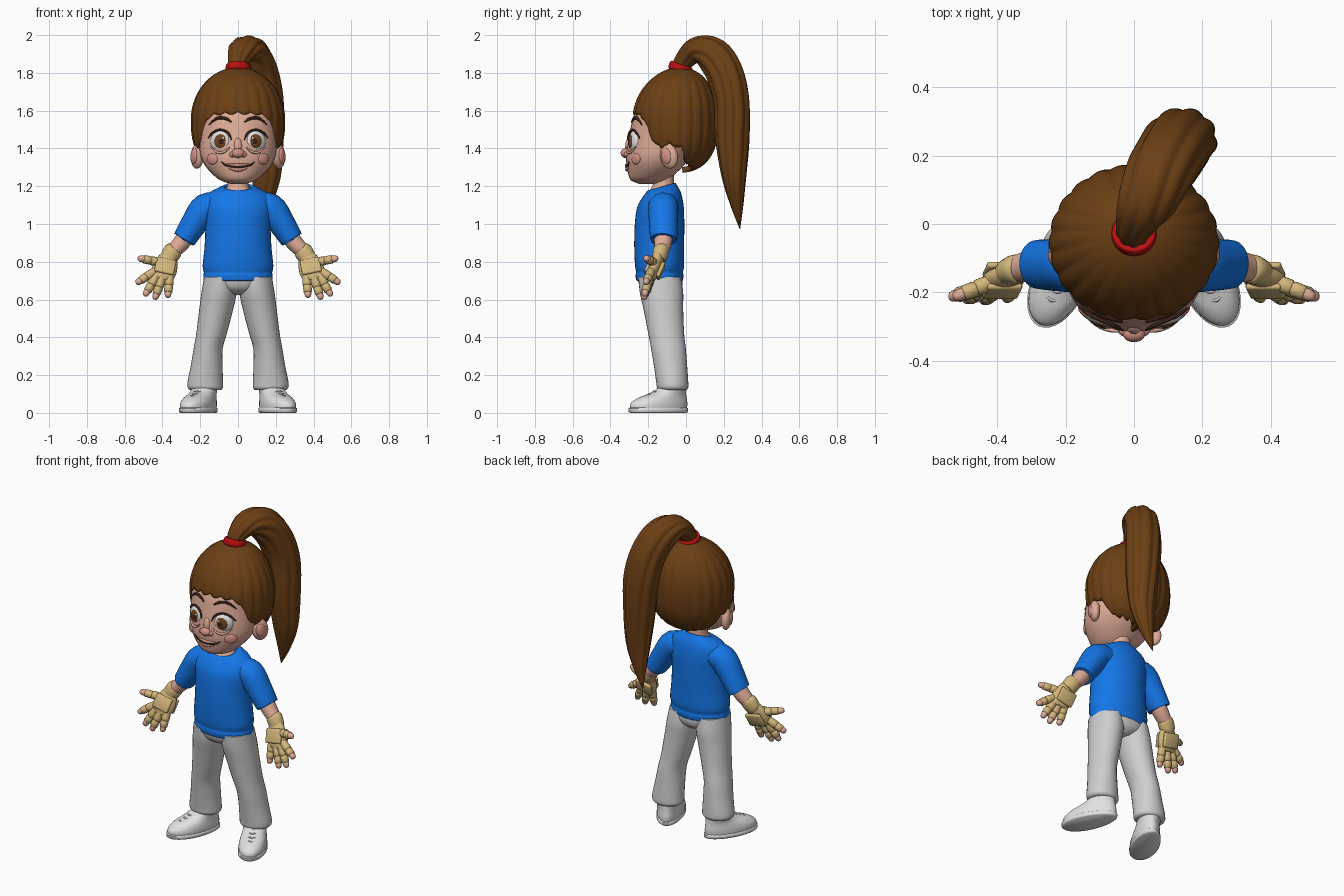
import bpy, bmesh, math
from math import sin, cos, pi, radians
from mathutils import Vector, Matrix, Euler

if "Cube" in bpy.data.objects:
    bpy.data.objects.remove(bpy.data.objects["Cube"])


def material(name, r, g, b):
    m = bpy.data.materials.new(name)
    m.use_nodes = True
    m.diffuse_color = (r, g, b, 1)
    m.node_tree.nodes["Principled BSDF"].inputs["Base Color"].default_value = (r, g, b, 1)
    return m


HAIR = material("hair brown", .15, .05, .007)
SKIN = material("skin", .74, .41, .31)
PINK = material("blush pink", .66, .29, .23)
BLUE = material("shirt blue", .007, .18, .8)
GREY = material("trouser grey", .62, .62, .63)
WHITE = material("shoe white", .75, .75, .75)
TAN = material("glove tan", .65, .47, .2)
RED = material("tie red", .5, .005, .005)
IRIS = material("iris brown", .16, .06, .012)
DARK = material("dark brown", .04, .015, .008)


def finish(name, bm, mat, mirror=False):
    """Turn a bmesh into a smooth object with sharp edges kept."""
    bmesh.ops.recalc_face_normals(bm, faces=bm.faces)
    for f in bm.faces:
        f.smooth = True
    for e in bm.edges:
        if e.is_manifold and e.calc_face_angle() > radians(55):
            e.smooth = False
    me = bpy.data.meshes.new(name)
    bm.to_mesh(me)
    bm.free()
    me.materials.append(mat)
    ob = bpy.data.objects.new(name, me)
    bpy.context.scene.collection.objects.link(ob)
    if mirror:
        ob.modifiers.new("mirror", "MIRROR").use_mirror_merge = False
    return ob


def skin_rings(name, rings, mat, mirror=False, caps=True):
    bm = bmesh.new()
    loops = [[bm.verts.new(p) for p in ring] for ring in rings]
    n = len(loops[0])
    for a, b in zip(loops, loops[1:]):
        for i in range(n):
            j = (i + 1) % n
            bm.faces.new((a[i], a[j], b[j], b[i]))
    if caps:
        bm.faces.new(loops[0])
        bm.faces.new(loops[-1])
    return finish(name, bm, mat, mirror)


def spline(rows, k=4):
    """Catmull-Rom interpolation of every column."""
    out = []
    for i in range(len(rows) - 1):
        p = [rows[max(0, min(len(rows) - 1, i + d))] for d in (-1, 0, 1, 2)]
        for s in range(k):
            t = s / k
            out.append([b + .5 * t * (c - a + t * (2 * a - 5 * b + 4 * c - d + t * (3 * (b - c) + d - a)))
                        for a, b, c, d in zip(*p)])
    return out + [list(rows[-1])]


def loft(name, rows, mat, mirror=False, n=32):
    """Level rings: x, y, z, x radius, y radius, lift at the back."""
    angles = [2 * pi * i / n for i in range(n)]
    return skin_rings(name, [[(x + rx * cos(a), y + ry * sin(a), z + lift * sin(a)) for a in angles]
                             for x, y, z, rx, ry, lift in rows], mat, mirror)


def sweep(name, rows, mat, mirror=False, ref=(0, 1, 0), n=16, ridges=0, amp=0):
    """Rings across a path: x, y, z, side radius, radius along ref."""
    rings = []
    for i, (x, y, z, rs, rr) in enumerate(rows):
        t = Vector(rows[min(i + 1, len(rows) - 1)][:3]) - Vector(rows[max(i - 1, 0)][:3])
        side = t.cross(Vector(ref)).normalized()
        up = side.cross(t).normalized()
        ring = []
        for j in range(n):
            a = 2 * pi * j / n
            f = 1 - amp * (1 - abs(sin(ridges * a / 2 + i * .05)))
            ring.append(Vector((x, y, z)) + side * (rs * f * cos(a)) + up * (rr * f * sin(a)))
        rings.append(ring)
    return skin_rings(name, rings, mat, mirror)


def ball(name, loc, size, mat, mirror=False, rot=(0, 0, 0)):
    bm = bmesh.new()
    m = Matrix.LocRotScale(Vector(loc), Euler([radians(r) for r in rot]), Vector(size))
    bmesh.ops.create_uvsphere(bm, u_segments=24, v_segments=16, radius=1, matrix=m)
    return finish(name, bm, mat, mirror)


# Head and neck
HEAD = spline([(0, -.20, 1.213, .04, .05, 0), (0, -.195, 1.235, .10, .10, 0), (0, -.17, 1.29, .16, .14, 0),
               (0, -.15, 1.35, .195, .168, 0), (0, -.13, 1.42, .205, .18, 0), (0, -.12, 1.50, .205, .175, 0),
               (0, -.10, 1.58, .21, .175, 0), (0, -.08, 1.68, .17, .14, 0)])
loft("head", HEAD, SKIN)
loft("neck", spline([(0, -.135, 1.15, .08, .085, .01), (0, -.13, 1.18, .066, .068, .01),
                     (0, -.12, 1.21, .056, .056, 0), (0, -.12, 1.28, .056, .056, 0)]), SKIN)


def face_y(x, z):
    """Front surface of the head."""
    r = min(HEAD, key=lambda h: abs(h[2] - z))
    return r[1] - r[4] * math.sqrt(max(0, 1 - (x / r[3]) ** 2))


def face_line(name, pts, r, mat, out=.002, mirror=True):
    rows = spline([(x, face_y(x, z) - out, z, r * w, r * w) for x, z, w in pts])
    sweep(name, rows, mat, mirror, n=8)


# Ears
ball("ear", (.215, -.09, 1.36), (.03, .05, .068), SKIN, True, (12, 0, -28))
ball("inner_ear", (.232, -.105, 1.36), (.016, .03, .044), PINK, True, (12, 0, -28))

# Eyes
ball("eyeball", (.093, -.272, 1.437), (.056, .028, .057), WHITE, True, (0, 0, 22))
ball("iris", (.09, -.291, 1.438), (.037, .013, .039), IRIS, True, (0, 0, 12))
ball("pupil", (.089, -.298, 1.438), (.018, .0085, .019), DARK, True, (0, 0, 12))
ball("eye_glint", (.078, -.303, 1.454), (.007, .005, .007), WHITE, True)
face_line("upper_lash", [(.034, 1.445, .4), (.052, 1.482, 1), (.095, 1.499, 1), (.135, 1.482, 1), (.158, 1.455, .5)],
          .006, DARK, .007)
face_line("lower_lid", [(.045, 1.405, .5), (.075, 1.382, 1), (.11, 1.38, 1), (.145, 1.408, .5)], .007, SKIN, .006)
face_line("eyebrow", [(.035, 1.54, .5), (.065, 1.558, 1), (.11, 1.56, 1), (.155, 1.525, .4)], .008, DARK)

# Nose, mouth and cheeks
ball("nose", (0, -.322, 1.375), (.033, .024, .025), PINK)
ball("nose_bridge", (0, -.302, 1.41), (.022, .02, .045), SKIN)
ball("nostril_wing", (.029, -.311, 1.368), (.018, .017, .016), PINK, True)
face_line("mouth_line", [(-.088, 1.328, .5), (-.06, 1.31, 1), (0, 1.3, 1), (.06, 1.31, 1), (.088, 1.328, .5)],
          .005, DARK, .004, False)
face_line("upper_lip", [(-.06, 1.316, .4), (0, 1.311, 1), (.06, 1.316, .4)], .009, PINK, .002, False)
face_line("lower_lip", [(-.05, 1.299, .4), (0, 1.288, 1), (.05, 1.299, .4)], .012, PINK, .001, False)
ball("cheek", (.135, face_y(.135, 1.345) + .006, 1.345), (.036, .012, .03), PINK, True, (0, 0, 38))

# Hair cap, gathered in ridges towards the tie, cut along a hairline by azimuth from the front
LINE = [(0, 1.595), (30, 1.59), (44, 1.56), (55, 1.46), (68, 1.405), (80, 1.43), (98, 1.41), (112, 1.32), (181, 1.28)]


def hairline(deg):
    for (a, za), (b, zb) in zip(LINE, LINE[1:]):
        if deg <= b:
            return za + (zb - za) * (deg - a) / (b - a)


SEG, STEPS = 176, 26
rings = []
for s in range(STEPS + 1):
    ring = []
    for i in range(SEG):
        az = 2 * pi * i / SEG
        deg = abs((math.degrees(az) + 180) % 360 - 180)
        wave = abs(sin(az * 11))
        low = hairline(deg) - .014 * wave
        end = math.acos(max(-1, min(1, (low - 1.55) / .28)))
        th = .06 + (end - .06) * s / STEPS
        c = cos(th)
        r = math.sqrt(1 - c * c) if c > 0 else (1 - (-c) ** 2.5) ** .4
        r *= 1 - .025 * (1 - wave) * min(1, th)
        y = -.055 + .025 * max(0, c) ** 2 - .23 * r * cos(az)
        ring.append((.25 * r * sin(az), y, 1.55 + .28 * c))
    rings.append(ring)
cap = skin_rings("hair_cap", rings, HAIR, caps=False)
thick = cap.modifiers.new("thickness", "SOLIDIFY")
thick.thickness, thick.offset = .03, -1

# Ponytail and its tie
tail = spline([(0, -.035, 1.80, .046, .046), (.0, -.012, 1.86, .052, .055), (.03, .055, 1.92, .07, .085),
               (.07, .14, 1.895, .096, .1), (.11, .205, 1.80, .1, .105), (.135, .243, 1.65, .096, .108),
               (.147, .247, 1.45, .092, .096), (.15, .255, 1.25, .066, .078), (.13, .27, 1.1, .035, .042),
               (.1, .285, .975, .002, .002)], 6)
sweep("ponytail", tail, HAIR, ref=(1, 0, 0), n=72, ridges=9, amp=.1)
sweep("hair_tie", spline([(0, -.037, 1.803, .05, .05), (0, -.035, 1.808, .064, .064), (0, -.022, 1.838, .064, .064),
                          (0, -.02, 1.843, .05, .05)], 3), RED, ref=(1, 0, 0), n=32)

# Shirt
loft("shirt_body", spline([(0, -.14, .705, .165, .11, 0), (0, -.14, .70, .177, .122, 0), (0, -.14, .725, .184, .127, 0),
                           (0, -.14, .745, .181, .124, 0), (0, -.14, .78, .187, .13, 0), (0, -.142, .88, .177, .132, 0),
                           (0, -.14, 1.0, .173, .131, 0), (0, -.135, 1.09, .182, .123, 0),
                           (0, -.125, 1.155, .165, .1, .006), (0, -.125, 1.19, .105, .078, .014),
                           (0, -.127, 1.198, .078, .07, .02), (0, -.127, 1.188, .07, .064, .02)]), BLUE, n=40)
sweep("sleeve", spline([(.09, -.12, 1.095, .065, .075), (.17, -.12, 1.085, .078, .08), (.23, -.12, 1.005, .071, .076),
                        (.279, -.118, .928, .062, .072), (.284, -.118, .92, .057, .067),
                        (.278, -.118, .929, .05, .055)]), BLUE, True, n=28)

# Forearm and glove
sweep("forearm", spline([(.25, -.118, .97, .048, .05), (.30, -.122, .90, .045, .047), (.365, -.135, .835, .036, .036)]),
      SKIN, True)
sweep("glove_cuff", spline([(.335, -.13, .868, .038, .036), (.342, -.131, .86, .049, .043), (.365, -.14, .825, .047, .04),
                            (.375, -.145, .81, .038, .034)], 3), TAN, True)
sweep("glove_palm", spline([(.355, -.135, .845, .036, .028), (.375, -.155, .80, .058, .034), (.39, -.172, .755, .066, .034),
                            (.405, -.188, .715, .056, .026), (.407, -.19, .705, .04, .018)]), TAN, True, n=20)
for name, off in (("palm_plate", .034), ("hand_back_plate", -.034)):
    bm = bmesh.new()
    m = Matrix.LocRotScale(Vector((.385, -.165 - off * .92, .765 + off * .39)),
                           Euler((radians(-23), radians(-12), 0)), Vector((.105, .02, .085)))
    bmesh.ops.create_cube(bm, size=1, matrix=m)
    bmesh.ops.bevel(bm, geom=bm.edges[:], offset=.008, segments=2, affect="EDGES", profile=.5)
    finish(name, bm, TAN, True)

FINGERS = {"thumb": ((.405, -.165, .795), (.53, -.215, .82)),
           "index_finger": ((.44, -.185, .75), (.54, -.215, .685)),
           "middle_finger": ((.43, -.19, .73), (.495, -.222, .618)),
           "ring_finger": ((.40, -.19, .72), (.442, -.225, .6)),
           "little_finger": ((.362, -.18, .73), (.372, -.22, .61))}


def finger_part(name, base, tip, steps, mat):
    a, b = Vector(base), Vector(tip)
    sweep(name, [(*a.lerp(b, t), r, r) for t, r in steps], mat, True, n=14)


for name, (base, tip) in FINGERS.items():
    finger_part(name + "_glove", base, tip, [(0, .022), (.3, .024), (.43, .024), (.46, .02), (.5, .023), (.74, .022),
                                             (.77, .017)], TAN)
    finger_part(name + "_tip", base, tip, [(.6, .018), (.85, .018), (.94, .015), (.985, .009), (1, .002)], SKIN)

# Trousers
loft("trouser_hips", spline([(0, -.14, .74, .165, .115, 0), (0, -.135, .69, .172, .117, 0), (0, -.13, .65, .13, .1, 0),
                             (0, -.12, .625, .04, .06, 0)]), GREY)
loft("trouser_leg", spline([(.095, -.14, .72, .085, .112, 0), (.1, -.13, .64, .093, .115, 0), (.115, -.12, .55, .09, .105, 0),
                            (.14, -.105, .42, .081, .095, 0), (.158, -.093, .34, .077, .092, 0),
                            (.166, -.082, .25, .084, .088, 0), (.173, -.073, .165, .094, .085, 0),
                            (.173, -.071, .135, .094, .083, 0), (.172, -.07, .122, .083, .074, 0)]), GREY, True)

# Shoes, turned outwards
TURN = Matrix.Translation((.172, -.07, 0)) @ Matrix.Rotation(radians(25), 4, "Z")


def shoe_rings(rows, n=36):
    """Rows: z, forward centre, half length, half width; the toe is wider."""
    return [[TURN @ Vector((w * (1 + .1 * cos(a)) * sin(a), -c - l * cos(a), z))
             for a in (2 * pi * i / n for i in range(n))] for z, c, l, w in rows]


skin_rings("shoe_sole", shoe_rings([(0, .083, .162, .074), (.006, .083, .17, .08), (.024, .083, .17, .08),
                                    (.028, .083, .163, .075)]), WHITE, True)
skin_rings("shoe_upper", shoe_rings(spline([(.02, .083, .163, .076), (.05, .08, .162, .077), (.078, .062, .14, .072),
                                            (.098, .035, .11, .067), (.12, .012, .085, .066), (.145, 0, .072, .064),
                                            (.15, 0, .06, .055)])), WHITE, True)
for i in range(4):
    f, z = .085 + .028 * i, .126 - .0125 * i
    pts = [TURN @ Vector((x, -f + .02 * abs(x) / .04, z - 9 * x * x)) for x in (-.042, -.02, 0, .02, .042)]
    sweep("shoe_lace_%d" % (i + 1), spline([(*p, .005, .005) for p in pts], 2), GREY, True, n=8)
